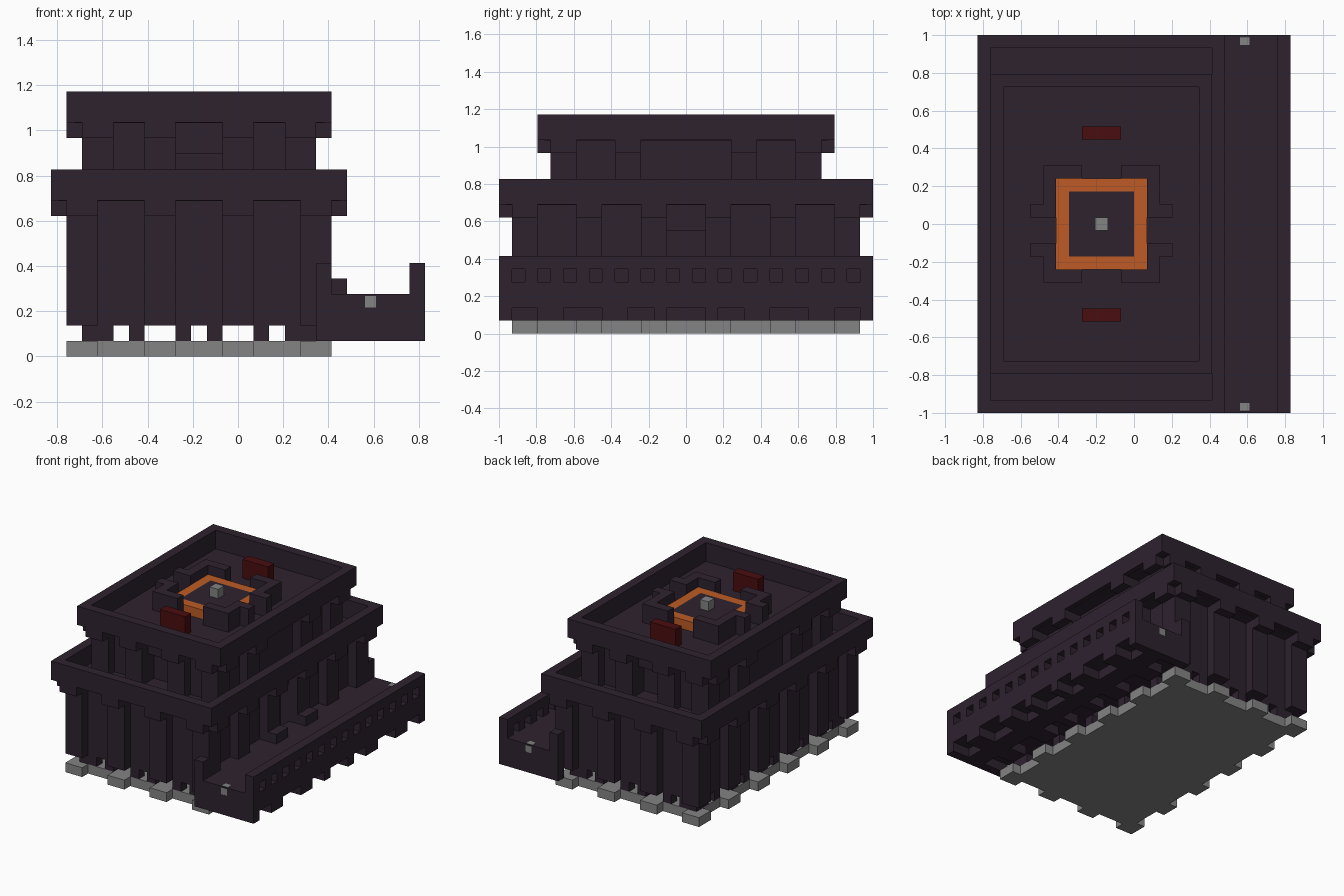
import bpy
import bmesh
from mathutils import Matrix, Vector

U = 2 / 29                      # one block
ORIGIN = Vector((-12 * U, -14.5 * U, 0))

cube = bpy.data.objects.get("Cube")
if cube:
    bpy.data.objects.remove(cube)


def material(name, rgb):
    m = bpy.data.materials.new(name)
    m.use_nodes = True
    m.diffuse_color = (*rgb, 1)
    m.node_tree.nodes["Principled BSDF"].inputs["Base Color"].default_value = (*rgb, 1)
    return m


DARK = material("dark_purple_stone", (0.027, 0.016, 0.028))
GREY = material("grey_stone", (0.23, 0.23, 0.23))
ORANGE = material("orange", (0.51, 0.105, 0.018))
RED = material("dark_red", (0.068, 0.004, 0.005))


def build(name, boxes, mat, bevel=0):
    """Join boxes given as (x0, x1, y0, y1, z0, z1) in blocks into one object."""
    bm = bmesh.new()
    for x0, x1, y0, y1, z0, z1 in boxes:
        lo = ORIGIN + Vector((x0, y0, z0)) * U
        hi = ORIGIN + Vector((x1, y1, z1)) * U
        m = Matrix.Translation((lo + hi) / 2) @ Matrix.Diagonal((*(hi - lo), 1))
        bmesh.ops.create_cube(bm, size=1, matrix=m)
    me = bpy.data.meshes.new(name)
    bm.to_mesh(me)
    bm.free()
    me.materials.append(mat)
    ob = bpy.data.objects.new(name, me)
    bpy.context.collection.objects.link(ob)
    if bevel:
        mod = ob.modifiers.new("bevel", "BEVEL")
        mod.width = bevel
        mod.segments = 1
    return ob


SIDES = ("front", "back", "left", "right")


def on_side(side, ext, a, d, k):
    """Box along one side: a = run along it, d = depth inward, k = heights."""
    x0, x1, y0, y1 = ext
    if side == "front":
        return (*a, y0 + d[0], y0 + d[1], *k)
    if side == "back":
        return (*a, y1 - d[1], y1 - d[0], *k)
    if side == "right":
        return (x0 + d[0], x0 + d[1], *a, *k)
    return (x1 - d[1], x1 - d[0], *a, *k)


def ring(ext, z0, z1, t=1):
    x0, x1, y0, y1 = ext
    return [(x0, x1, y0, y0 + t, z0, z1), (x0, x1, y1 - t, y1, z0, z1),
            (x0, x0 + t, y0, y1, z0, z1), (x1 - t, x1, y0, y1, z0, z1)]


def runs(side, across, along):
    return across if side in ("front", "back") else along


def storey(name, ext, piers_x, piers_y, z0, z1, doors):
    """Walls with piers, corbels, door openings and a parapet above."""
    x0, x1, y0, y1 = ext
    walls = [(x0 + 2, x1 - 2, y0 + 2, y1 - 2, z0, z1)]
    piers, corbels = [], []
    for side in SIDES:
        lo, hi = runs(side, (x0 + 1, x1 - 1), (y0 + 1, y1 - 1))
        if side in doors:
            a, b, top = doors[side]
            for run in ((lo, a), (b, hi)):
                walls.append(on_side(side, ext, run, (1, 2), (z0, z1)))
            walls.append(on_side(side, ext, (a, b), (1, 2), (top, z1)))
        else:
            walls.append(on_side(side, ext, (lo, hi), (1, 2), (z0, z1)))
        for run in runs(side, piers_x, piers_y):
            piers.append(on_side(side, ext, run, (0, 1.5), (z0, z1)))
            corbels.append(on_side(side, ext, run, (-1, 0.5), (z1 - 1, z1)))
    build(name + "_walls", walls, DARK)
    build(name + "_piers", piers, DARK)
    build(name + "_corbels", corbels, DARK)
    outer = (x0 - 1, x1 + 1, y0 - 1, y1 + 1)
    build(name + "_parapet", ring(outer, z1, z1 + 2), DARK)
    # thin overlapping slab closes the underside of the overhang
    build(name + "_roof_floor", [(x0 - .5, x1 + .5, y0 - .5, y1 + .5, z1 - .02, z1)], DARK)


# Footing: slab with square pads around its edge
LOWER = (1, 18, 1, 28)
PADS_X = [(i, i + 2) for i in range(1, 18, 5)]
PADS_Y = [(j, j + 2) for j in range(1, 28, 5)]
footing = [(2, 17, 2, 27, 0, 1)]
legs = []
for side in SIDES:
    pads = runs(side, PADS_X, PADS_Y)
    for run in pads:
        footing.append(on_side(side, LOWER, run, (0, 2), (0, 1)))
    # Short legs at both ends of each bay lift the walls off the footing
    for (_, a), (b, _) in zip(pads, pads[1:]):
        legs.append(on_side(side, LOWER, (a, a + 1), (1, 2), (1, 2)))
        legs.append(on_side(side, LOWER, (b - 1, b), (1, 2), (1, 2)))
for x in (2, 16):
    for y in (2, 26):
        legs.append((x, x + 1, y, y + 1, 1, 2))
build("footing", footing, GREY)
build("wall_legs", legs, DARK)

# Two storeys
storey("lower", LOWER, PADS_X, PADS_Y, 2, 10, {"left": (13, 16, 8)})
storey("upper", (2, 17, 4, 25),
       [(2, 4), (6, 8), (11, 13), (15, 17)],
       [(4, 6), (9, 11), (18, 20), (23, 25)], 10, 15,
       {"front": (8, 11, 13), "back": (8, 11, 13)})

# Side dock: deck, end posts, door steps and underside beams
build("dock_deck", [(17, 24, 0, 29, 2, 4)], DARK)
build("dock_end_posts", [(17, 18, 0, 1, 1, 6), (17, 18, 28, 29, 1, 6)], DARK)
build("door_steps", [(18, 19, 11, 13, 4, 5), (18, 19, 16, 18, 4, 5)], DARK)
beams = [(18, 24, a, b, 1, 2) for a, b in
         ((0, 1), (3, 5), (8, 10), (12, 13), (16, 17), (19, 21), (24, 26), (28, 29))]
beams.append((20, 22, 0, 29, 1, 2))
build("dock_beams", beams, DARK)

# Dock parapet with a row of square openings
rail = [(23, 24, j, j + 1, 4, 5) for j in range(0, 29, 2)]
rail.append((23, 24, 0, 29, 5, 6))
build("dock_parapet", rail, DARK)
build("dock_end_lamps", [(20, 21, -0.01, 0.9, 3, 4.01), (20, 21, 28.1, 29.01, 3, 4.01)],
      GREY, 0.01)

# Rooftop platform: orange ring, dark middle, grey stud
build("roof_ring", ring((6, 13, 11, 18), 15, 16), ORANGE)
build("roof_platform", [(7, 12, 12, 17, 15, 16)], DARK)
build("roof_stud", [(9, 10, 14, 15, 16, 17)], GREY)

# Low walls round the platform, open in the middle of each side
roof_walls = []
for y in (10, 18):
    roof_walls += [(5, 8, y, y + 1, 15, 17), (11, 14, y, y + 1, 15, 17)]
for x, post in ((5, 4), (13, 14)):
    roof_walls += [(x, x + 1, 10, 13, 15, 17), (x, x + 1, 15, 19, 15, 17)]
    roof_walls += [(post, post + 1, j, j + 1, 15, 17) for j in (12, 15)]
build("roof_low_walls", roof_walls, DARK)

# Red blocks before and behind the platform
build("roof_red_blocks", [(8, 11, y, y + 1, 15, 17) for y in (7, 21)], RED)
